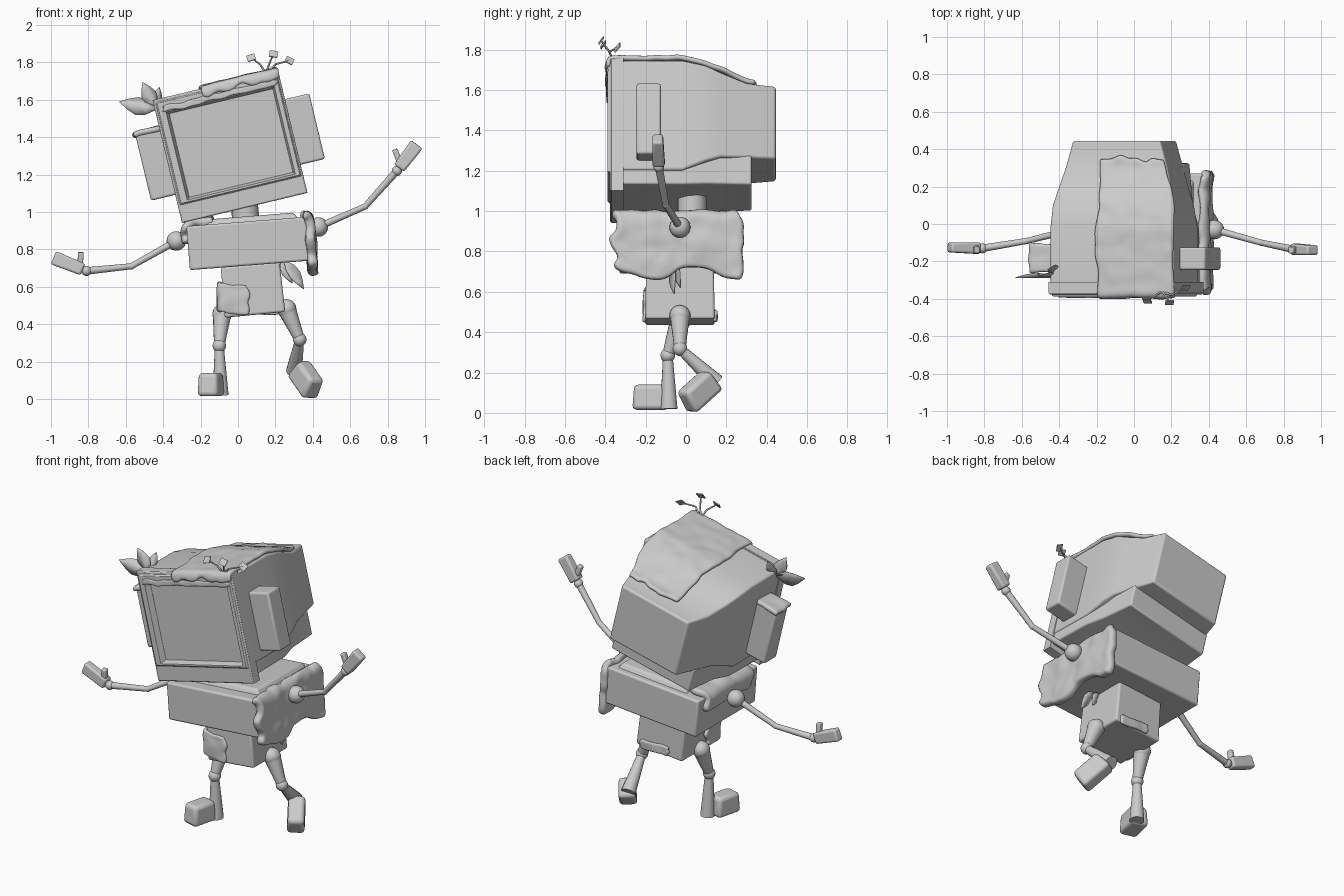
import bpy, bmesh, math
from mathutils import Vector as V, Matrix as M, noise

if "Cube" in bpy.data.objects:
    bpy.data.objects.remove(bpy.data.objects["Cube"])


def finish(name, bm, mat=None, bevel=0, angle=35, flat=False):
    """Turn a bmesh into a named object with smooth shading and optional bevel."""
    if mat is not None:
        bmesh.ops.transform(bm, matrix=mat, verts=bm.verts)
    bmesh.ops.recalc_face_normals(bm, faces=bm.faces)
    me = bpy.data.meshes.new(name)
    bm.to_mesh(me)
    bm.free()
    if not flat:
        for p in me.polygons:
            p.use_smooth = True
        me.set_sharp_from_angle(angle=math.radians(angle))
    ob = bpy.data.objects.new(name, me)
    bpy.context.collection.objects.link(ob)
    if bevel:
        b = ob.modifiers.new("bevel", 'BEVEL')
        b.width, b.segments, b.limit_method = bevel, 3, 'ANGLE'
    return ob


def frame(origin, zdir, yhint=(0, 1, 0)):
    """Placement matrix with its z axis along zdir."""
    z = V(zdir).normalized()
    x = V(yhint).cross(z).normalized()
    y = z.cross(x)
    return M.Translation(V(origin)) @ M((x, y, z)).transposed().to_4x4()


def box(name, mat, size, centre=(0, 0, 0), bevel=0.012, top=(1, 1)):
    bm = bmesh.new()
    bmesh.ops.create_cube(bm, size=1)
    for v in bm.verts:
        if v.co.z > 0:
            v.co.x *= top[0]
            v.co.y *= top[1]
        v.co = V([a * b + c for a, b, c in zip(v.co, size, centre)])
    return finish(name, bm, mat, bevel)


def ball(name, p, r):
    bm = bmesh.new()
    bmesh.ops.create_uvsphere(bm, u_segments=20, v_segments=12, radius=r)
    finish(name, bm, M.Translation(V(p)))


def limb(name, a, b, r1, r2):
    a, b = V(a), V(b)
    bm = bmesh.new()
    bmesh.ops.create_cone(bm, segments=16, cap_ends=True, radius1=r1, radius2=r2, depth=(b - a).length)
    finish(name, bm, frame((a + b) / 2, b - a, (0.1, 1, 0.05)))


def loft(name, mat, rings, bevel=0):
    """Join rectangles (y, x0, x1, z0, z1) into one capped shell."""
    bm = bmesh.new()
    loops = [[bm.verts.new(c) for c in ((x0, y, z0), (x1, y, z0), (x1, y, z1), (x0, y, z1))]
             for y, x0, x1, z0, z1 in rings]
    for p, q in zip(loops, loops[1:]):
        for i in range(4):
            j = (i + 1) % 4
            bm.faces.new((p[i], p[j], q[j], q[i]))
    bm.faces.new(loops[0])
    bm.faces.new(loops[-1])
    return finish(name, bm, mat, bevel)


def moss(name, mat, fn, nu=14, nv=20, thick=0.03, edge=0.05, bump=0.008):
    """Lumpy patch laid on a surface fn(u, v), with a ragged outline."""
    bm = bmesh.new()
    grid = []
    for i in range(nu + 1):
        row = []
        for j in range(nv + 1):
            u, v = i / nu, j / nv
            uu = u + edge * noise.noise(V((v * 5, u * 2, 1.3))) * abs(2 * u - 1)
            vv = v + edge * noise.noise(V((u * 5, v * 2, 7.1))) * abs(2 * v - 1)
            p = V(fn(uu, vv))
            row.append(bm.verts.new(p + bump * noise.noise_vector(p * 14)))
        grid.append(row)
    for i in range(nu):
        for j in range(nv):
            bm.faces.new((grid[i][j], grid[i + 1][j], grid[i + 1][j + 1], grid[i][j + 1]))
    ob = finish(name, bm, mat, angle=180)
    s = ob.modifiers.new("thickness", 'SOLIDIFY')
    s.thickness, s.offset = thick, 0
    ob.modifiers.new("soft", 'SUBSURF').levels = 1


def leaf(name, base, tip, width, side):
    base, tip, side = V(base), V(tip), V(side).normalized()
    fold = (tip - base).cross(side).normalized() * width * 0.15
    bm = bmesh.new()
    rows = []
    for t, w in ((0, .12), (.25, .8), (.5, 1), (.75, .62), (1, .02)):
        c = base.lerp(tip, t)
        rows.append([bm.verts.new(c + side * width * w * k / 2 + fold * w * abs(k)) for k in (-1, 0, 1)])
    for a, b in zip(rows, rows[1:]):
        for k in (0, 1):
            bm.faces.new((a[k], a[k + 1], b[k + 1], b[k]))
    ob = finish(name, bm)
    ob.modifiers.new("thickness", 'SOLIDIFY').thickness = 0.004


def tilt(p, deg):
    return M.Translation(V(p)) @ M.Rotation(math.radians(-deg), 4, 'Y')


# Head: tilted screen casing
H = tilt((-.042, 0, 1.3475), 13.5)
SHELL = [(-.33, .34, -.23, .33), (-.02, .34, -.23, .33), (.1, .332, -.18, .305),
         (.17, .315, -.157, .275), (.3, .28, -.153, .228), (.445, .24, -.15, .22)]
loft("head_shell", H, [(y, -w, w, a, b) for y, w, a, b in SHELL], .012)
loft("screen_bezel", H, [(-.31, -.345, .345, -.335, .34), (-.37, -.345, .345, -.335, .34),
                         (-.376, -.338, .338, -.328, .334), (-.376, -.333, .335, -.24, .325),
                         (-.388, -.325, .328, -.232, .318), (-.388, -.29, .305, -.222, .262),
                         (-.352, -.275, .295, -.21, .25)], .004)
loft("head_base", H, [(-.32, -.335, .335, -.3, -.2), (-.02, -.33, .33, -.3, -.2),
                      (.1, -.3, .3, -.29, -.15), (.325, -.28, .28, -.29, -.14)], .01)
for s, n in ((-1, "left"), (1, "right")):
    box(n + "_ear", H, (.18, .12, .36), (s * .388, -.185, 0), .012)


def shell_top(y):
    for (y0, w0, _, t0), (y1, w1, _, t1) in zip(SHELL, SHELL[1:]):
        if y <= y1:
            k = max(0, (y - y0) / (y1 - y0))
            return w0 + (w1 - w0) * k, t0 + (t1 - t0) * k
    return SHELL[-1][1], SHELL[-1][3]


def head_moss(u, v):
    y = -.43 + .78 * v
    w, t = shell_top(y)
    drop = max(0, -.385 - y)
    return (-.08 + (w + .085) * u, max(y, -.388), t + .014 - drop * 1.1)


# Moss on head, ear and bezel edge
moss("head_moss", H, head_moss, 18, 30, .026)
moss("ear_moss", H, lambda u, v: (-.49 + .15 * u, -.26 + .155 * v, .187 - .05 * max(0, .2 - u)),
     8, 8, .03, .05, .006)
moss("bezel_moss", H, lambda u, v: (-.3 + .63 * u, -.388, .262 + .035 * v + .015 * noise.noise(V((u * 9, 0, 0)))),
     26, 3, .014, .1, .004)

# Head leaves
leaf("head_leaf_1", (-.44, -.29, 1.55), (-.635, -.29, 1.59), .1, (.2, .25, 1))
leaf("head_leaf_2", (-.44, -.28, 1.56), (-.51, -.28, 1.695), .085, (1, .2, .5))
leaf("head_leaf_3", (-.44, -.27, 1.57), (-.42, -.22, 1.67), .06, (1, .3, -.2))

# Sprouts with small square leaves
for i, (x, y, z) in enumerate(((.07, -.41, 1.825), (.19, -.42, 1.845), (.275, -.34, 1.81))):
    mid = (.15 + (x - .15) * .4, -.38, 1.79)
    limb(f"sprout_stem_{i}a", (.15, -.36, 1.74), mid, .006, .005)
    limb(f"sprout_stem_{i}b", mid, (x, y, z), .005, .004)
    box(f"sprout_leaf_{i}", frame((x, y, z), (x - .15, -.35, .25)), (.045, .04, .006), bevel=0)

# Neck, torso and hips
limb("neck", (.045, .03, .9), (.03, .03, 1.12), .075, .07)
T = tilt((.055, -.03, .832), 4.5)
box("torso", T, (.645, .6, .235), bevel=.012)
box("torso_top", T, (.5, .5, .04), (.03, .02, .125), .012, (.9, .9))
box("hips", tilt((.078, -.03, .585), 5.5), (.325, .345, .27), bevel=.012, top=(.97, .97))


# Moss on torso sides and hips
def side_moss(u, v):
    y = -.33 + .64 * u
    s = -.17 + .33 * v + .03 * math.sin(u * 9 + 2) * (1 - v)
    return (.335 - max(0, s - .125), y, min(s, .125))


moss("right_torso_moss", T, side_moss, 24, 14, .05, .08, .014)
moss("left_torso_moss", T, lambda u, v: (-.33 + max(0, v - .45) * .28, -.22 + .46 * u, .03 + .105 * min(1, v * 1.8)),
     16, 10, .045, .12, .014)


def hip_moss(u, v):
    a = u * .3
    return (-.1 + max(0, a - .14), -.06 - min(a, .14), .47 + .16 * v - .02 * u)


moss("hip_moss_front", None, hip_moss, 14, 10, .026, .1, .008)
moss("hip_moss_back", None, lambda u, v: (.02 + .2 * u, .145, .45 + .06 * v), 10, 5, .02, .1, .008)

# Leaves under the torso
leaf("torso_leaf_1", (.25, -.06, .74), (.352, -.06, .59), .07, (1, .6, .6))
leaf("torso_leaf_2", (.23, -.04, .73), (.29, -.03, .62), .06, (1, .5, .4))

# Arms with hands: shoulder, elbow, wrist, fingertip, thumb tip
ARMS = {"left": ((-.33, -.03, .845), (-.57, -.09, .71), (-.81, -.13, .685), (-.985, -.125, .755), (-.84, -.14, .785)),
        "right": ((.43, -.03, .92), (.68, -.1, 1.03), (.85, -.135, 1.22), (.955, -.14, 1.36), (.838, -.14, 1.335))}
for n, pts in ARMS.items():
    sh, el, wr, tip, th = map(V, pts)
    ball(n + "_shoulder", sh, .052)
    limb(n + "_upper_arm", sh, el, .019, .016)
    ball(n + "_elbow", el, .017)
    limb(n + "_forearm", el, wr, .016, .02)
    ball(n + "_wrist", wr, .027)
    d = tip - wr
    box(n + "_hand", frame(wr + d * .56, d), (.066, .062, d.length * .9), bevel=.012, top=(1.15, .85))
    root = wr + d * .2
    box(n + "_thumb", frame((root + th) / 2, th - root), (.03, .035, (th - root).length), bevel=.007)

# Legs: hip, knee, ankle
LEGS = {"left": ((-.085, -.03, .455), (-.1, -.09, .285), (-.093, -.085, .02)),
        "right": ((.26, -.03, .482), (.33, -.03, .318), (.3, .15, .15))}
for n, pts in LEGS.items():
    hip, knee, ankle = map(V, pts)
    ball(n + "_hip_joint", hip, .052)
    limb(n + "_thigh", hip, knee, .05, .028)
    ball(n + "_knee", knee, .036)
    limb(n + "_shin", knee, ankle, .024, .043)
box("left_foot", frame((-.145, -.175, .078), (0, 0, 1), (.25, 1, 0)), (.115, .17, .125), bevel=.022, top=(.9, .9))
box("right_foot", frame((.365, .065, .108), (.06, -.08, .13), (-.1, .16, .15)), (.105, .2, .125), bevel=.022, top=(.9, .9))
